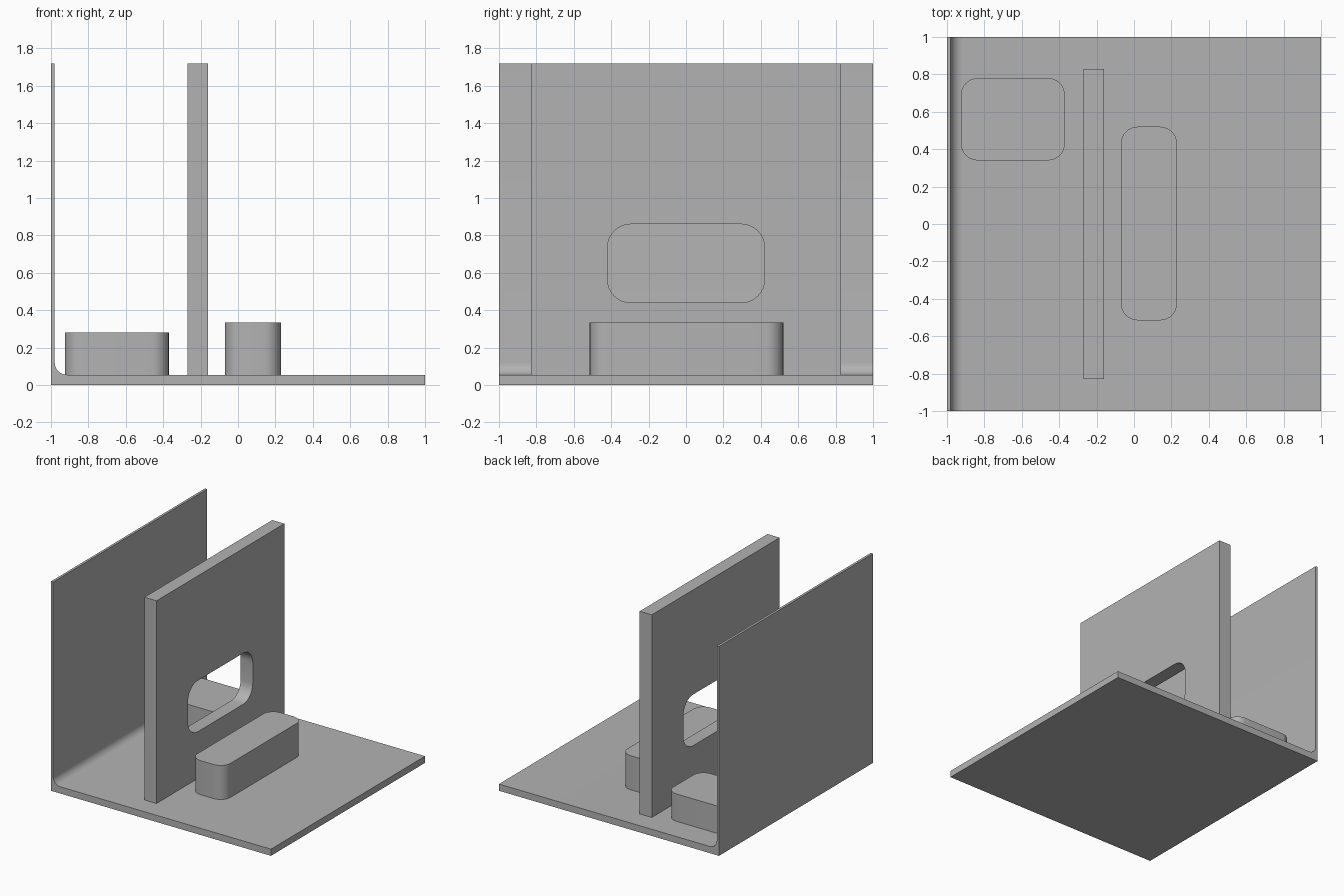
import bpy
import bmesh
from math import sin, cos, pi, radians
from mathutils import Vector

if "Cube" in bpy.data.objects:
    bpy.data.objects.remove(bpy.data.objects["Cube"])

FLOOR = 0.055   # top of the base plate
TOP = 1.72      # top of both upright panels

grey = bpy.data.materials.new("plain grey")
grey.use_nodes = True
colour = (0.45, 0.45, 0.45, 1)
grey.diffuse_color = colour
grey.node_tree.nodes["Principled BSDF"].inputs["Base Color"].default_value = colour


def arc(cx, cy, r, start, end, steps=8):
    angles = [radians(start + (end - start) * i / steps) for i in range(steps + 1)]
    return [(cx + r * cos(a), cy + r * sin(a)) for a in angles]


def rounded_rect(x0, x1, y0, y1, r):
    return (arc(x1 - r, y1 - r, r, 0, 90) + arc(x0 + r, y1 - r, r, 90, 180)
            + arc(x0 + r, y0 + r, r, 180, 270) + arc(x1 - r, y0 + r, r, 270, 360))


def prism(name, loops, place, lo, hi):
    """Fill the outline (later loops are holes) and extrude from lo to hi."""
    bm = bmesh.new()
    edges = []
    for loop in loops:
        verts = [bm.verts.new(place(u, v, lo)) for u, v in loop]
        edges += [bm.edges.new((a, b)) for a, b in zip(verts, verts[1:] + verts[:1])]
    bmesh.ops.triangle_fill(bm, edges=edges, use_beauty=True)
    result = bmesh.ops.extrude_face_region(bm, geom=bm.faces[:], use_keep_orig=True)
    moved = [g for g in result["geom"] if isinstance(g, bmesh.types.BMVert)]
    bmesh.ops.translate(bm, verts=moved, vec=Vector(place(0, 0, hi)) - Vector(place(0, 0, lo)))
    bmesh.ops.recalc_face_normals(bm, faces=bm.faces[:])
    mesh = bpy.data.meshes.new(name)
    bm.to_mesh(mesh)
    bm.free()
    mesh.materials.append(grey)
    obj = bpy.data.objects.new(name, mesh)
    bpy.context.collection.objects.link(obj)
    bpy.ops.object.select_all(action="DESELECT")
    bpy.context.view_layer.objects.active = obj
    obj.select_set(True)
    bpy.ops.object.shade_smooth_by_angle(angle=radians(30))
    return obj


def along_x(u, v, d):
    return (d, u, v)


def along_y(u, v, d):
    return (u, d, v)


def along_z(u, v, d):
    return (u, v, d)


# Base plate and thin side wall, joined by an inner fillet
wall, r = -0.98, 0.065
profile = [(-1, 0), (1, 0), (1, FLOOR)]
profile += arc(wall + r, FLOOR + r, r, 270, 180)
profile += [(wall, TOP), (-1, TOP)]
prism("base_and_side_wall", [profile], along_y, -1, 1)

# Thick upright panel with a rounded window
panel = [(-0.83, FLOOR), (0.83, FLOOR), (0.83, TOP), (-0.83, TOP)]
window = rounded_rect(-0.42, 0.42, 0.44, 0.86, 0.125)
prism("divider_panel", [panel, window], along_x, -0.27, -0.16)

# Rounded blocks standing on the base
prism("rear_block", [rounded_rect(-0.925, -0.37, 0.34, 0.78, 0.09)], along_z, FLOOR, 0.28)
prism("long_block", [rounded_rect(-0.07, 0.23, -0.515, 0.52, 0.09)], along_z, FLOOR, 0.335)
